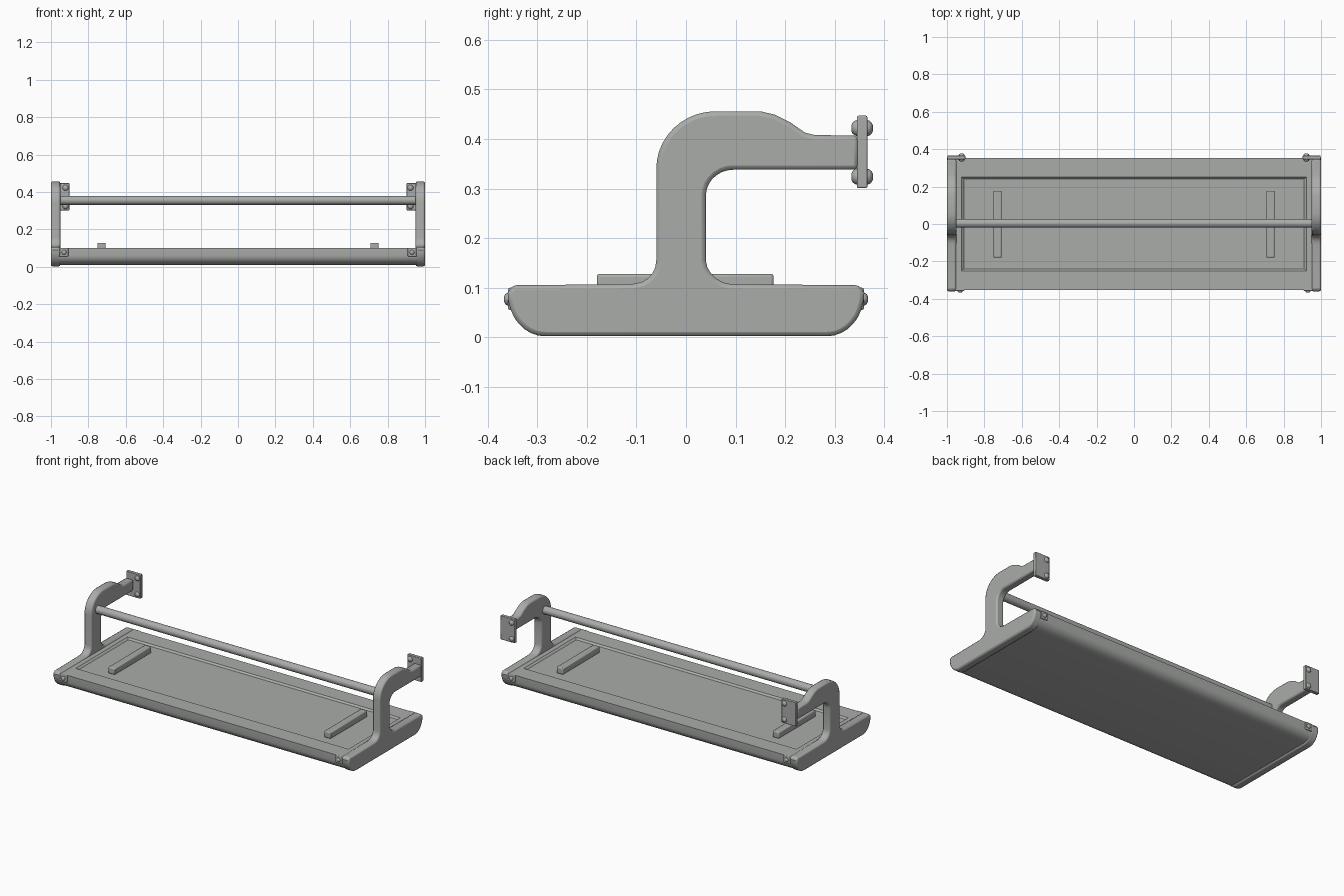
import bpy, bmesh, math
from mathutils import Vector

if "Cube" in bpy.data.objects:
    bpy.data.objects.remove(bpy.data.objects["Cube"])

grey = bpy.data.materials.new("warm grey")
grey.diffuse_color = (0.40, 0.415, 0.40, 1)
grey.use_nodes = True
grey.node_tree.nodes["Principled BSDF"].inputs["Base Color"].default_value = grey.diffuse_color


def finish(name, bm, bevel=0, segs=2):
    bmesh.ops.recalc_face_normals(bm, faces=bm.faces)
    me = bpy.data.meshes.new(name)
    bm.to_mesh(me)
    bm.free()
    me.materials.append(grey)
    ob = bpy.data.objects.new(name, me)
    bpy.context.collection.objects.link(ob)
    if bevel:
        m = ob.modifiers.new("bevel", 'BEVEL')
        m.width, m.segments = bevel, segs
        m.limit_method, m.angle_limit = 'ANGLE', math.radians(50)
    bpy.ops.object.select_all(action='DESELECT')
    ob.select_set(True)
    bpy.context.view_layer.objects.active = ob
    bpy.ops.object.shade_smooth_by_angle(angle=math.radians(35))
    return ob


def extrude_yz(name, pts, x0, x1, bevel=0):
    bm = bmesh.new()
    f = bm.faces.new([bm.verts.new((x0, y, z)) for y, z in pts])
    r = bmesh.ops.extrude_face_region(bm, geom=[f])
    vs = [v for v in r['geom'] if isinstance(v, bmesh.types.BMVert)]
    bmesh.ops.translate(bm, verts=vs, vec=(x1 - x0, 0, 0))
    return finish(name, bm, bevel)


def box(name, a, b, bevel=0):
    return extrude_yz(name, [(a[1], a[2]), (b[1], a[2]), (b[1], b[2]), (a[1], b[2])],
                      a[0], b[0], bevel)


def curve(p0, c, p1, n=8):
    # quadratic-like corner (superellipse arc) from p0 to p1 around corner c
    p0, c, p1 = Vector(p0), Vector(c), Vector(p1)
    o = p0 + p1 - c
    out = []
    for i in range(n + 1):
        t = i / n * math.pi / 2
        out.append(tuple(o + (p0 - o) * math.cos(t) + (p1 - o) * math.sin(t)))
    return out


def bolt(name, x, y, z, d, r=0.016, h=0.012):
    # domed bolt head pointing along d (+1 / -1) in y
    bm = bmesh.new()
    rings = []
    for k in range(4):
        a = k / 4 * math.pi / 2
        rings.append([bm.verts.new((x + r * math.cos(a) * math.cos(t), y + d * h * math.sin(a),
                                    z + r * math.cos(a) * math.sin(t)))
                      for t in [j * math.pi / 6 for j in range(12)]])
    for r0, r1 in zip(rings, rings[1:]):
        for j in range(12):
            bm.faces.new((r0[j], r0[(j + 1) % 12], r1[(j + 1) % 12], r1[j]))
    bm.faces.new(rings[-1])
    bm.faces.new(rings[0])
    finish(name, bm)


# side bracket outline: base cap, column and hooked arm
arm = curve((-0.11, 0.107), (-0.06, 0.107), (-0.06, 0.15), 1)[:1]
arm += curve((-0.10, 0.109), (-0.06, 0.112), (-0.06, 0.155), 5)
arm += curve((-0.06, 0.34), (-0.06, 0.456), (0.06, 0.456), 10)
arm += [(0.15, 0.456), (0.18, 0.449), (0.21, 0.434), (0.24, 0.413), (0.26, 0.408), (0.348, 0.407)]
arm += [(0.348, 0.338)]
arm += curve((0.095, 0.338), (0.04, 0.338), (0.04, 0.285), 7)
arm += curve((0.04, 0.155), (0.042, 0.112), (0.09, 0.107), 5)
base = [(0.35, 0.105)] + curve((0.36, 0.09), (0.36, 0.002), (0.285, 0.002), 8)
base += [(-y, z) for y, z in reversed(base)]

# flat panel with rounded lower edges and a shallow sunken field
low = curve((0.352, 0.06), (0.352, 0.01), (0.29, 0.01), 6)
half = [(0.352, 0.1)] + low
outline = half + [(-y, z) for y, z in reversed(half)]
bm = bmesh.new()
ends = [[bm.verts.new((x, y, z)) for y, z in outline] for x in (-0.96, 0.96)]
n = len(outline)
for i in range(n - 1):
    bm.faces.new((ends[0][i], ends[0][i + 1], ends[1][i + 1], ends[1][i]))
for e in ends:
    bm.faces.new(e)
rim = [ends[0][0], ends[1][0], ends[1][-1], ends[0][-1]]


def ring(x, y, z):
    return [bm.verts.new(p) for p in ((-x, y, z), (x, y, z), (x, -y, z), (-x, -y, z))]


top, floor = ring(0.922, 0.25, 0.1), ring(0.91, 0.24, 0.09)
for a, b in ((rim, top), (top, floor)):
    for i in range(4):
        j = (i + 1) % 4
        bm.faces.new((a[i], a[j], b[j], b[i]))
bm.faces.new(floor)
finish("panel", bm)

# cross rail
bm = bmesh.new()
bmesh.ops.create_cone(bm, cap_ends=True, segments=20, radius1=0.024, radius2=0.024, depth=1.92)
for v in bm.verts:
    v.co = (v.co.z, v.co.x + 0.004, v.co.y + 0.355)
finish("cross_rail", bm)

for s, side in ((-1, "left"), (1, "right")):
    extrude_yz(side + "_bracket", arm + base, s * 0.95, s * 1.0, 0.009)
    # wall plate and its bolts
    xs = sorted((s * 0.902, s * 0.998))
    box(side + "_wall_plate", (xs[0], 0.345, 0.301), (xs[1], 0.366, 0.447), 0.003)
    for z in (0.422, 0.324):
        bolt(side + "_plate_bolt_back", s * 0.922, 0.366, z, 1)
        bolt(side + "_plate_bolt_front", s * 0.922, 0.345, z, -1)
    # raised rest bar
    c = s * 0.73
    box(side + "_rest_bar", (c - 0.022, -0.18, 0.088), (c + 0.022, 0.177, 0.128), 0.006)
    # fixing tabs and screws at front and back edges
    for d in (-1, 1):
        xs = sorted((s * 0.907, s * 0.955))
        ys = sorted((d * 0.34, d * 0.359))
        box(side + "_tab", (xs[0], ys[0], 0.055), (xs[1], ys[1], 0.1), 0.004)
        bolt(side + "_screw", s * 0.93, d * 0.359, 0.077, d, 0.013, 0.009)
